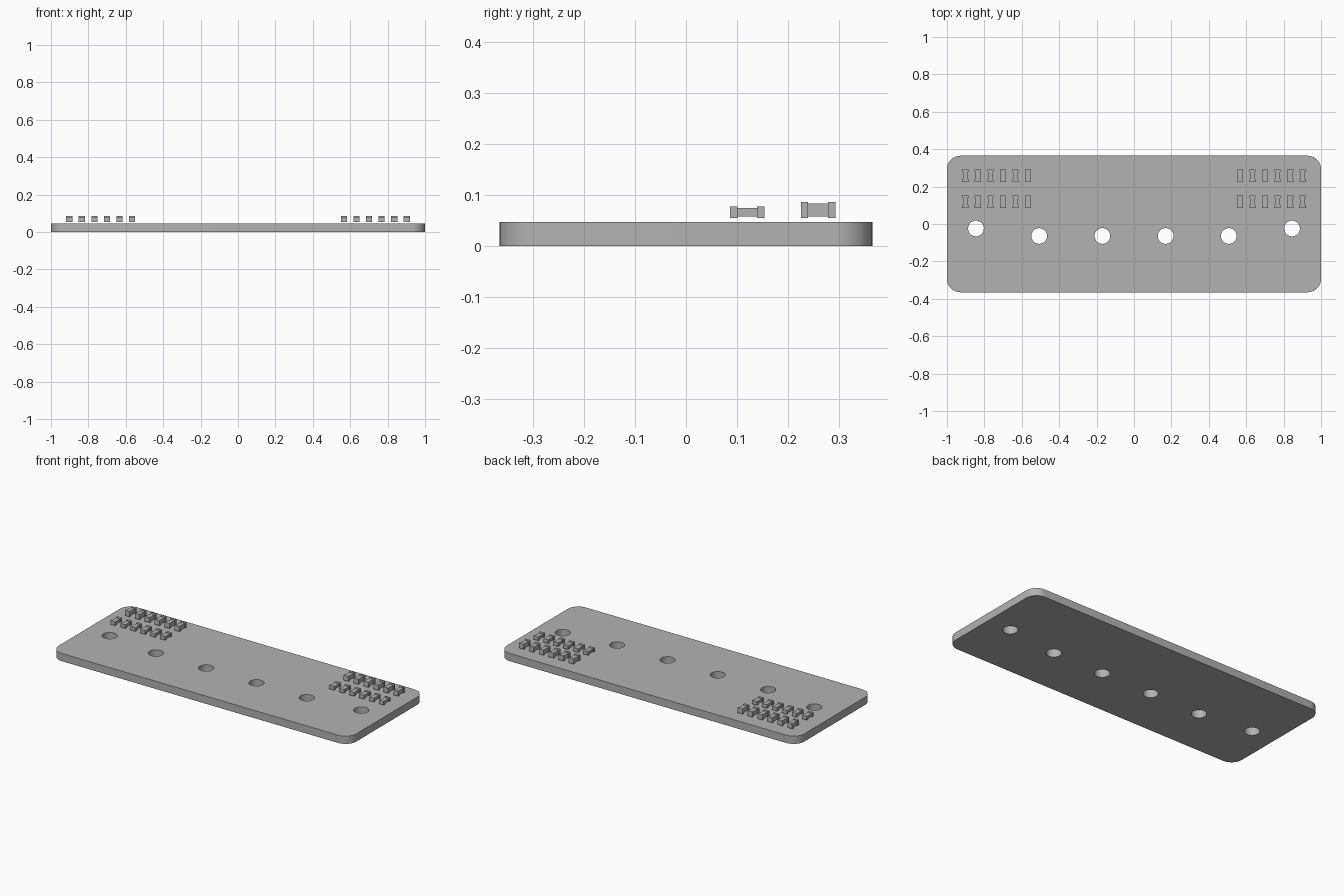
import bpy, bmesh, math
from mathutils import Matrix, Vector

cube = bpy.data.objects.get("Cube")
if cube:
    bpy.data.objects.remove(cube)

grey = bpy.data.materials.new("plain grey")
grey.use_nodes = True
colour = (0.45, 0.45, 0.45, 1)
grey.diffuse_color = colour
grey.node_tree.nodes["Principled BSDF"].inputs["Base Color"].default_value = colour


def finish(bm, name):
    bmesh.ops.recalc_face_normals(bm, faces=bm.faces)
    mesh = bpy.data.meshes.new(name)
    bm.to_mesh(mesh)
    bm.free()
    mesh.materials.append(grey)
    obj = bpy.data.objects.new(name, mesh)
    bpy.context.collection.objects.link(obj)
    return obj


def add_box(bm, centre, size):
    m = Matrix.Translation(centre) @ Matrix.Diagonal((*size, 1))
    return bmesh.ops.create_cube(bm, size=1, matrix=m)["verts"]


# Base plate with rounded upright corners
WIDTH, DEPTH, THICK = 2.0, 0.73, 0.047
bm = bmesh.new()
add_box(bm, (0, 0, THICK / 2), (WIDTH, DEPTH, THICK))
upright = [e for e in bm.edges
           if abs(e.verts[0].co.z - e.verts[1].co.z) > THICK / 2]
bmesh.ops.bevel(bm, geom=upright, offset=0.072, segments=10, profile=0.5,
                affect='EDGES')
plate = finish(bm, "base_plate")

# Row of round through holes, the outer pair set further back
bm = bmesh.new()
for side in (-1, 1):
    for x, y in ((0.169, -0.064), (0.507, -0.064), (0.845, -0.024)):
        bmesh.ops.create_cone(bm, cap_ends=True, segments=40, radius1=0.042,
                              radius2=0.042, depth=0.2,
                              matrix=Matrix.Translation((side * x, y, 0.02)))
cutter = finish(bm, "hole_cutter")
cutter.hide_render = True
cutter.hide_viewport = True
cut = plate.modifiers.new("holes", 'BOOLEAN')
cut.operation = 'DIFFERENCE'
cut.solver = 'EXACT'
cut.object = cutter

# Bake the holes, then smooth the curved walls
mesh = bpy.data.meshes.new_from_object(
    plate.evaluated_get(bpy.context.evaluated_depsgraph_get()))
plate.modifiers.clear()
plate.data = mesh
bpy.data.objects.remove(cutter)
bpy.ops.object.select_all(action='DESELECT')
plate.select_set(True)
bpy.context.view_layer.objects.active = plate
bpy.ops.object.shade_smooth_by_angle(angle=math.radians(30))


# Small raised blocks: a slim body with slightly larger end caps
def block_row(name, side, y, low, high):
    bm = bmesh.new()
    mid, tall = (low + high) / 2, high - low
    for i in range(6):
        x = side * (0.567 + 0.067 * i)
        add_box(bm, (x, y, mid), (0.026, 0.05, tall - 0.005))
        for end in (-1, 1):
            add_box(bm, (x, y + end * 0.0265, mid), (0.033, 0.014, tall))
    finish(bm, name)


for label, side in (("left", 1), ("right", -1)):
    block_row("front_blocks_" + label, side, 0.12, 0.055, 0.077)
    block_row("back_blocks_" + label, side, 0.259, 0.055, 0.086)
